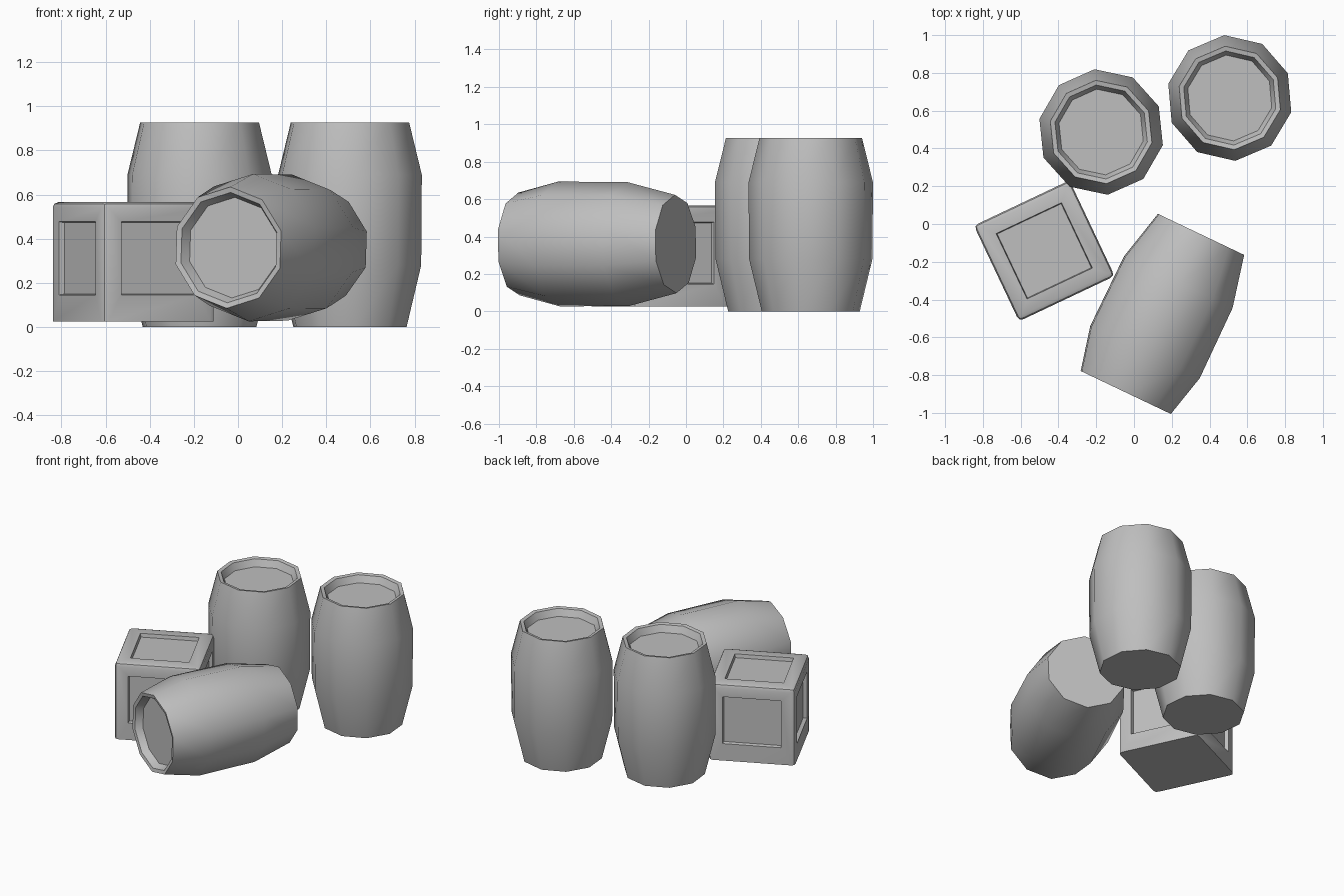
import bpy, bmesh, math
from mathutils import Matrix, Vector

if "Cube" in bpy.data.objects:
    bpy.data.objects.remove(bpy.data.objects["Cube"])

mat = bpy.data.materials.new("plain grey")
mat.diffuse_color = (0.52, 0.52, 0.52, 1)
mat.use_nodes = True
mat.node_tree.nodes["Principled BSDF"].inputs["Base Color"].default_value = mat.diffuse_color


def finish(bm, name, matrix, angle):
    bmesh.ops.recalc_face_normals(bm, faces=bm.faces[:])
    me = bpy.data.meshes.new(name)
    bm.to_mesh(me)
    bm.free()
    me.materials.append(mat)
    ob = bpy.data.objects.new(name, me)
    bpy.context.collection.objects.link(ob)
    ob.matrix_world = matrix
    bpy.ops.object.select_all(action='DESELECT')
    ob.select_set(True)
    bpy.context.view_layer.objects.active = ob
    bpy.ops.object.shade_smooth_by_angle(angle=math.radians(angle))
    return ob


# Ten-sided barrel with a rim and a sunken lid, as (radius, height)
PROFILE = [(0.263, 0), (0.331, 0.28), (0.334, 0.69), (0.275, 0.927),
           (0.25, 0.922), (0.228, 0.875)]


def barrel(name, matrix, turn):
    bm = bmesh.new()
    n = 10
    rings = []
    for r, z in PROFILE:
        ring = []
        for i in range(n):
            a = math.radians(turn) + math.tau * i / n
            ring.append(bm.verts.new((r * math.cos(a), r * math.sin(a), z)))
        rings.append(ring)
    for lo, hi in zip(rings, rings[1:]):
        for i in range(n):
            j = (i + 1) % n
            bm.faces.new((lo[i], lo[j], hi[j], hi[i]))
    bm.faces.new(rings[0][::-1])
    bm.faces.new(rings[-1])
    return finish(bm, name, matrix, 40)


# Standing barrels
barrel("standing_barrel_left", Matrix.Translation((-0.174, 0.487, 0)), -12)
barrel("standing_barrel_right", Matrix.Translation((0.507, 0.667, 0)), -13)

# Fallen barrel: its lid points to the front left
axis = Vector((-0.43, -0.903, 0)).normalized()
side = Vector((-axis.y, axis.x, 0))
lie = Matrix((side, axis.cross(side), axis)).transposed().to_4x4()
barrel("fallen_barrel", Matrix.Translation((0.355, -0.055, 0.36)) @ lie, 16)

# Crate: bevelled box with a recessed panel on the top and the four sides
W, H = 0.56, 0.54
bm = bmesh.new()
bmesh.ops.create_cube(bm, size=1)
bmesh.ops.scale(bm, vec=(W, W, H), verts=bm.verts)
bmesh.ops.translate(bm, vec=(0, 0, H / 2), verts=bm.verts)
edges = [e for e in bm.edges if max(v.co.z for v in e.verts) > 0.01]
bmesh.ops.bevel(bm, geom=edges, offset=0.025, segments=2, profile=0.5,
                affect='EDGES')
bm.normal_update()
panels = [f for f in bm.faces if f.calc_area() > 0.15 and f.normal.z > -0.5]
bmesh.ops.inset_individual(bm, faces=panels, thickness=0.09, depth=0)
for v in {v for f in panels for v in f.verts}:
    if v.co.z < 0.2:
        v.co.z = 0.12
bmesh.ops.inset_individual(bm, faces=panels, thickness=0.006, depth=-0.025)
place = Matrix.Translation((-0.475, -0.142, 0.026)) @ Matrix.Rotation(
    math.radians(25.3), 4, 'Z')
finish(bm, "crate", place, 40)
